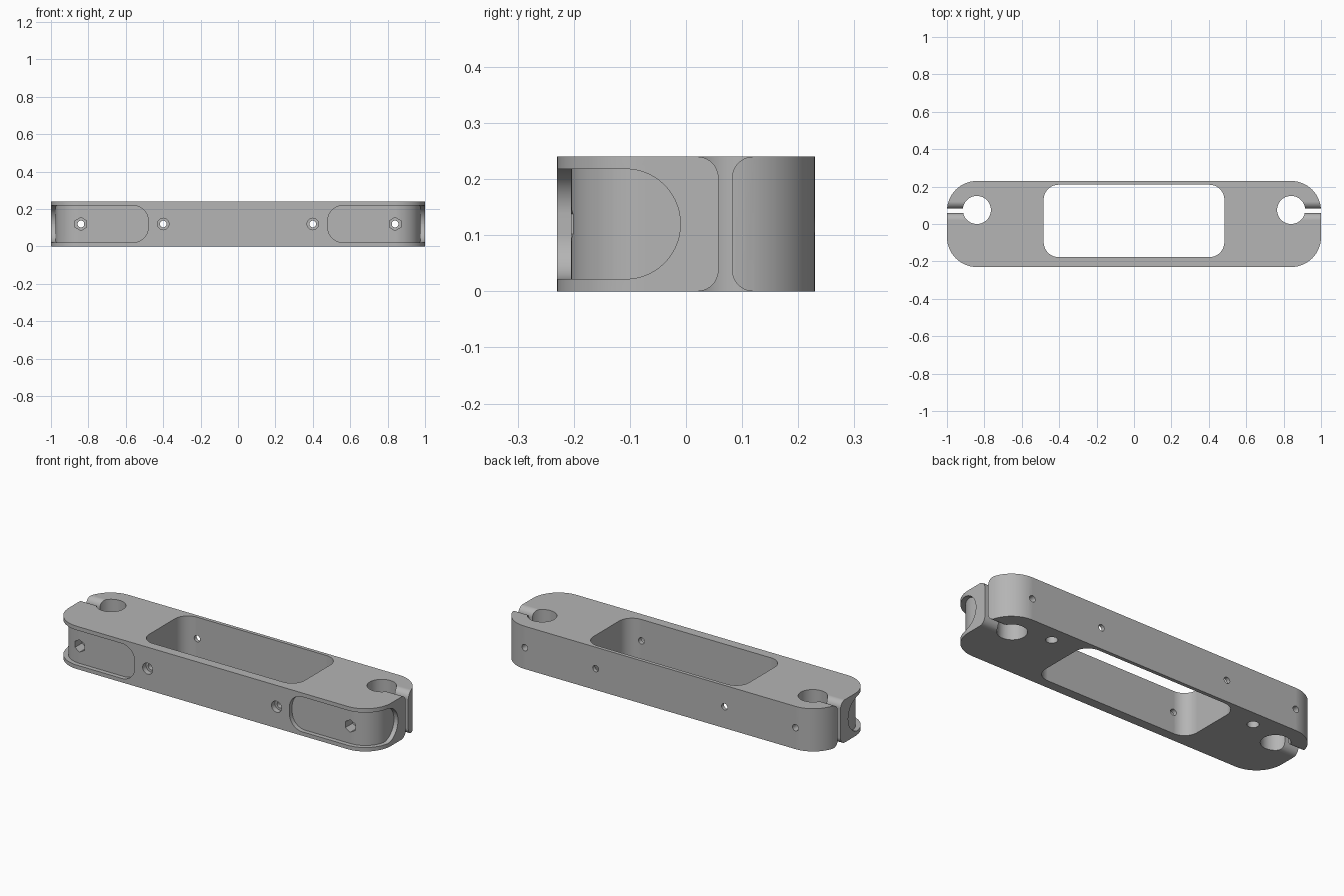
import bpy
import bmesh
from math import sin, cos, pi

cube = bpy.data.objects.get("Cube")
if cube:
    bpy.data.objects.remove(cube, do_unlink=True)

H = 0.24          # bar height
MID = H / 2
CLAMP_X, CLAMP_Y = 0.84, 0.075
SLOT_Y = 0.07

grey = bpy.data.materials.new("satin grey")
grey.use_nodes = True
colour = (0.46, 0.46, 0.46, 1)
grey.diffuse_color = colour
grey.node_tree.nodes["Principled BSDF"].inputs["Base Color"].default_value = colour


def arc(cx, cy, r, start, end, n):
    return [(cx + r * cos(start + (end - start) * i / n),
             cy + r * sin(start + (end - start) * i / n)) for i in range(n + 1)]


def circle(cx, cy, r, n=40):
    return arc(cx, cy, r, 0, 2 * pi, n)[:-1]


def rounded_rect(u0, u1, v0, v1, r, n=14):
    pts = []
    corners = [(u1 - r, v1 - r), (u0 + r, v1 - r), (u0 + r, v0 + r), (u1 - r, v0 + r)]
    for k, (cu, cv) in enumerate(corners):
        pts += arc(cu, cv, r, k * pi / 2, (k + 1) * pi / 2, n)
    return pts


def prism(name, profile, axis, a, b, side=1):
    """Extrude a 2D profile along an axis from a to b; side=-1 mirrors it in x."""
    place = {"x": lambda u, v, w: (w * side, u, v),
             "y": lambda u, v, w: (u * side, w, v),
             "z": lambda u, v, w: (u * side, v, w)}[axis]
    bm = bmesh.new()
    rings = [[bm.verts.new(place(u, v, w)) for u, v in profile] for w in (a, b)]
    bm.faces.new(rings[0])
    bm.faces.new(rings[1])
    n = len(profile)
    for i in range(n):
        j = (i + 1) % n
        bm.faces.new((rings[0][i], rings[0][j], rings[1][j], rings[1][i]))
    bmesh.ops.recalc_face_normals(bm, faces=bm.faces)
    mesh = bpy.data.meshes.new(name)
    bm.to_mesh(mesh)
    bm.free()
    mesh.materials.append(grey)
    obj = bpy.data.objects.new(name, mesh)
    bpy.context.collection.objects.link(obj)
    return obj


def combine(tool, operation="DIFFERENCE"):
    """Apply a boolean to the bar and discard the tool."""
    mod = bar.modifiers.new(tool.name, "BOOLEAN")
    mod.operation, mod.solver, mod.object = operation, "EXACT", tool
    bpy.ops.object.modifier_apply(modifier=mod.name)
    bpy.data.objects.remove(tool, do_unlink=True)


# Rounded bar
bar = prism("clamp_bar", rounded_rect(-1, 1, -0.23, 0.23, 0.16), "z", 0, H)
bpy.context.view_layer.objects.active = bar
bar.select_set(True)

# Wrap-around corner pockets: cut deep, then refill with an inset core
for s in (1, -1):
    combine(prism("front_pocket", rounded_rect(0.48, 1.3, 0.022, 0.218, 0.08),
                  "y", -0.4, -0.13, s))
    combine(prism("end_pocket", rounded_rect(-0.5, -0.01, 0.022, 0.218, 0.0975),
                  "x", 0.85, 1.2, s))
combine(prism("core", rounded_rect(-0.975, 0.975, -0.205, 0.205, 0.135),
              "z", 0.01, H - 0.01), "UNION")

# Central window
combine(prism("window", rounded_rect(-0.483, 0.483, -0.177, 0.21, 0.08), "z", -0.1, H + 0.1))

# Clamp slot profile, flared at the top and bottom
gap, flare = 0.012, 0.038
near, far = SLOT_Y - gap - flare, SLOT_Y + gap + flare
slot = [(near, -0.05)] + arc(near, flare, flare, -pi / 2, 0, 10)
slot += arc(near, H - flare, flare, 0, pi / 2, 10) + [(near, H + 0.05), (far, H + 0.05)]
slot += arc(far, H - flare, flare, pi / 2, pi, 10)
slot += arc(far, flare, flare, pi, 3 * pi / 2, 10) + [(far, -0.05)]

for s in (1, -1):
    # Rod clamp
    combine(prism("clamp_hole", circle(CLAMP_X, CLAMP_Y, 0.075, 56), "z", -0.1, H + 0.1, s))
    combine(prism("clamp_slot", slot, "x", 0.86, 1.1, s))
    # Clamp bolt with hexagonal nut seat
    combine(prism("clamp_bolt_hole", circle(CLAMP_X, MID, 0.018, 24), "y", -0.4, 0.4, s))
    hexagon = [(CLAMP_X + v - MID, MID + u - CLAMP_X) for u, v in circle(CLAMP_X, MID, 0.035, 6)]
    combine(prism("nut_seat", hexagon, "y", -0.4, -0.14, s))
    # Cross bolt with round counterbore
    combine(prism("cross_bolt_hole", circle(0.4, MID, 0.018, 24), "y", -0.4, 0.4, s))
    combine(prism("counterbore", circle(0.4, MID, 0.031, 28), "y", -0.4, -0.2, s))
    # Blind hole underneath
    combine(prism("blind_hole", circle(0.642, 0.14, 0.03, 28), "z", -0.1, 0.12, s))

bpy.ops.object.shade_smooth_by_angle(angle=pi / 6)
weighted = bar.modifiers.new("weighted_normals", "WEIGHTED_NORMAL")
weighted.keep_sharp = True
